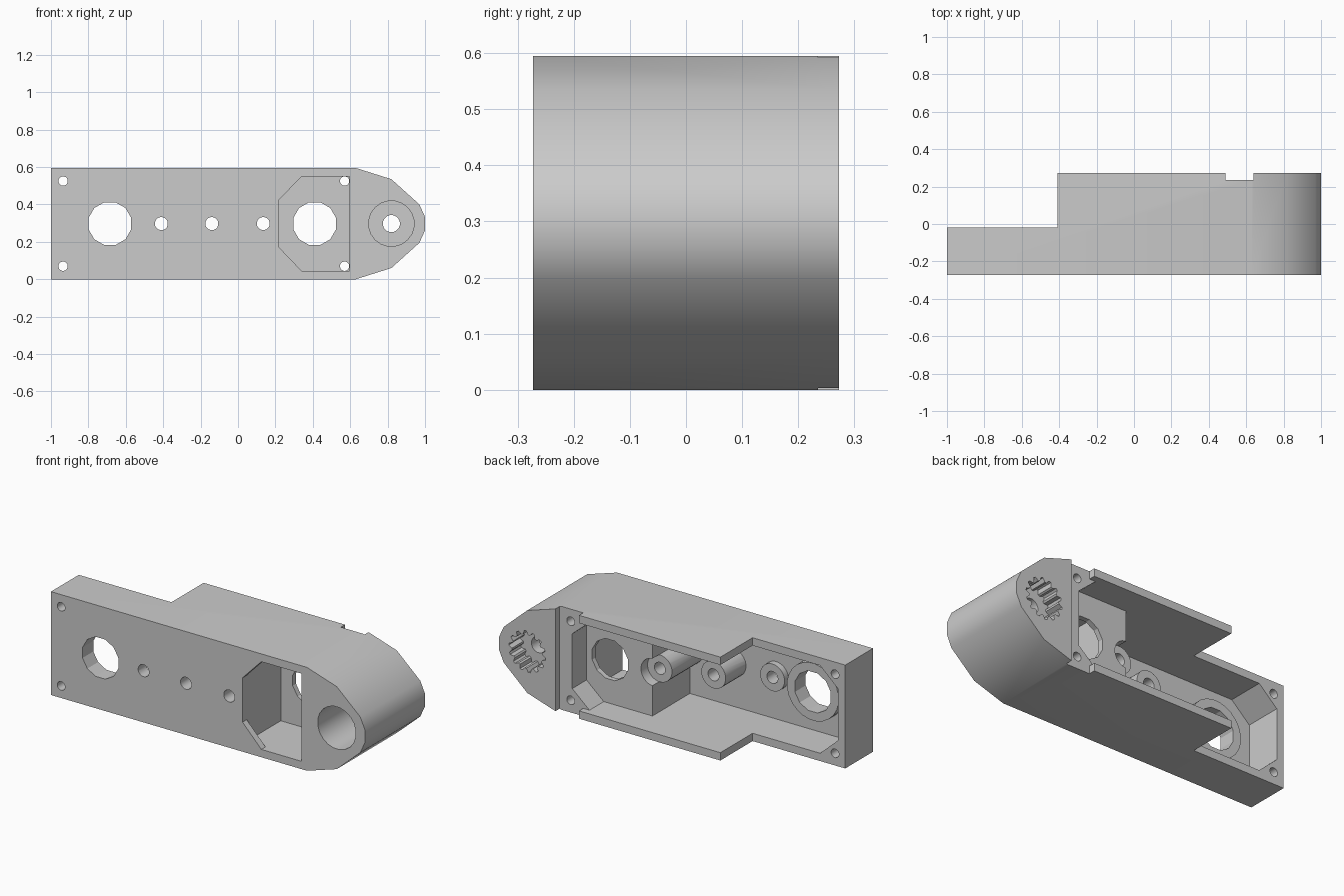
import bpy, math

old = bpy.data.objects.get("Cube")
if old:
    bpy.data.objects.remove(old, do_unlink=True)

FRONT, BACK = -0.273, 0.273
FLOOR = -0.235       # inner side of the front plate
MID = 0.2975         # height of the long axis
LOW, HIGH = 0.045, 0.55

grey = bpy.data.materials.new("housing grey")
grey.use_nodes = True
colour = (0.6, 0.6, 0.6, 1)
grey.diffuse_color = colour
grey.node_tree.nodes["Principled BSDF"].inputs["Base Color"].default_value = colour


def prism(name, outline, y0, y1):
    """Extrude an x-z outline (counter-clockwise from the front) from y0 to y1."""
    n = len(outline)
    verts = [(x, y, z) for y in (y0, y1) for x, z in outline]
    faces = [list(range(n)), list(range(2 * n - 1, n - 1, -1))]
    faces += [[i, i + n, (i + 1) % n + n, (i + 1) % n] for i in range(n)]
    mesh = bpy.data.meshes.new(name)
    mesh.from_pydata(verts, [], faces)
    mesh.materials.append(grey)
    ob = bpy.data.objects.new(name, mesh)
    bpy.context.collection.objects.link(ob)
    return ob


def box(name, x0, x1, z0, z1, y0, y1):
    return prism(name, [(x0, z0), (x1, z0), (x1, z1), (x0, z1)], y0, y1)


def disc(name, x, z, r, y0, y1, sides=16, inner=None):
    """Cylinder along y; an inner radius makes every second pair of points a tooth."""
    pts = []
    for i in range(sides):
        a = 2 * math.pi * (i + 0.5) / sides
        rad = inner if inner and i % 4 >= 2 else r
        pts.append((x + rad * math.cos(a), z + rad * math.sin(a)))
    return prism(name, pts, y0, y1)


def mirrored(lower):
    """Complete an outline by mirroring its lower half about the long axis."""
    return lower + [(x, 2 * MID - z) for x, z in reversed(lower)]


def combine(tool, operation):
    mod = housing.modifiers.new("combine", "BOOLEAN")
    mod.operation, mod.solver, mod.object = operation, "EXACT", tool
    bpy.context.view_layer.objects.active = housing
    bpy.ops.object.modifier_apply(modifier=mod.name)
    bpy.data.objects.remove(tool, do_unlink=True)


def cut(tool):
    combine(tool, "DIFFERENCE")


def add(tool):
    combine(tool, "UNION")


# Outer body with the tapered tip
housing = prism("housing", mirrored([(-1, 0), (0.63, 0), (0.82, 0.06),
                                     (0.97, 0.195), (1, 0.262)]), FRONT, BACK)

# Stepped back edge, cross notch and the main cavity
cut(box("step", -1.2, -0.41, -0.2, 0.8, -0.02, 0.5))
cut(box("notch", 0.49, 0.64, -0.2, 0.8, 0.235, 0.5))
cut(prism("cavity", mirrored([(-0.955, 0.15), (-0.84, LOW), (0.45, LOW), (0.56, 0.14)]),
          FLOOR, 0.5))
cut(box("post_trim", 0.3, 0.52, LOW, HIGH, 0.235, 0.5))

# Raised bosses inside the cavity, each taller toward the tip
pins = [(-0.41, -0.2), (-0.14, -0.05), (0.135, 0.045)]
add(disc("ring_boss", -0.685, MID, 0.165, -0.25, -0.175, 24))
for x, top in pins:
    add(disc("pin_boss", x, MID, 0.078, -0.25, top, 24))

# Pocket reached from the front, with two clipped corners in the front plate
add(box("pocket_shell", 0.14, 0.61, 0.02, 0.575, -0.25, 0.105))
cut(box("pocket", 0.22, 0.595, LOW, HIGH, FLOOR, 0.075))
cut(prism("pocket_mouth", mirrored([(0.22, 0.17), (0.34, LOW), (0.595, LOW)]), -0.4, -0.2))
cut(disc("pin_relief", 0.135, MID, 0.0785, 0.045, 0.2, 24))

# Through holes
for x in (-0.685, 0.41):
    cut(disc("round_window", x, MID, 0.118, -0.5, 0.15, 12))
for x, top in pins:
    cut(disc("pin_hole", x, MID, 0.035, -0.5, top + 0.05))
for x in (-0.935, 0.57):
    for z in (0.07, 0.525):
        cut(disc("screw_hole", x, z, 0.025, -0.5, 0.5))

# Tip: front bore, narrow through hole and toothed socket in the back
cut(disc("front_bore", 0.82, MID, 0.122, -0.5, 0.1, 20))
cut(disc("axle_hole", 0.82, MID, 0.046, -0.5, 0.5))
cut(disc("toothed_socket", 0.82, MID, 0.118, 0.17, 0.5, 56, inner=0.097))

# Shading
bpy.ops.object.select_all(action="DESELECT")
housing.select_set(True)
bpy.context.view_layer.objects.active = housing
bpy.ops.object.shade_smooth_by_angle(angle=math.radians(28))
